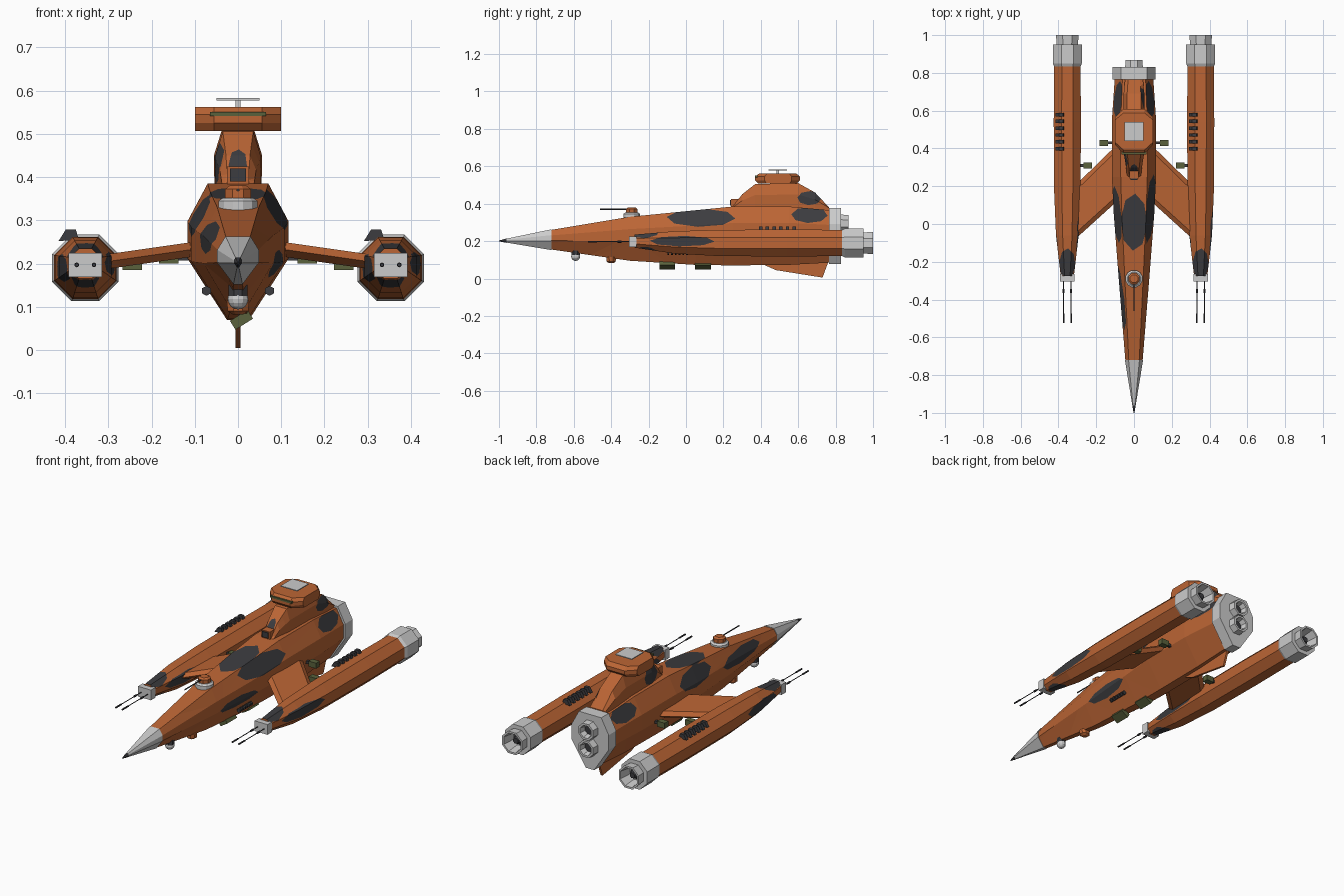
import bpy, bmesh, math
from mathutils import Vector, Matrix

if "Cube" in bpy.data.objects:
    bpy.data.objects.remove(bpy.data.objects["Cube"])


def material(name, rgb):
    m = bpy.data.materials.new(name)
    m.diffuse_color = (*rgb, 1)
    m.use_nodes = True
    m.node_tree.nodes["Principled BSDF"].inputs["Base Color"].default_value = m.diffuse_color
    return m


ORANGE = material("orange_paint", (0.50, 0.13, 0.035))
DARK = material("dark_paint", (0.045, 0.045, 0.05))
GREEN = material("olive_paint", (0.10, 0.12, 0.045))
X, Y, Z = Vector((1, 0, 0)), Vector((0, 1, 0)), Vector((0, 0, 1))


def camo(bm, centre, a, b, view):
    """Cut an eight-sided patch (a along y, b across) into faces turned to view."""
    c, across, planes = Vector(centre), view.cross(Y), []

    def inside():
        return [f for f in bm.faces if f.normal.dot(view) > 0.15 and all(
            (f.calc_center_median() - p).dot(n) < 0 for p, n in planes)]
    bm.normal_update()
    for k in range(8):
        t = k * math.pi / 4 + 0.3
        n = (Y * (math.cos(t) / a) + across * (math.sin(t) / b)).normalized()
        p = c + Y * a * math.cos(t) + across * b * math.sin(t)
        fs = inside()
        geom = set(fs) | {e for f in fs for e in f.edges} | {v for f in fs for v in f.verts}
        bmesh.ops.bisect_plane(bm, geom=list(geom), dist=1e-5, plane_co=p, plane_no=n)
        planes.append((p, n))
        bm.normal_update()
    for f in inside():
        f.material_index = 1


def loft(name, rings, mat=None, patches=()):
    """Skin equal-sized rings of points, cap both ends, add paint patches."""
    bm = bmesh.new()
    rows = [[bm.verts.new(p) for p in r] for r in rings]
    n = len(rows[0])
    for r0, r1 in zip(rows, rows[1:]):
        for i in range(n):
            bm.faces.new((r0[i], r0[(i + 1) % n], r1[(i + 1) % n], r1[i]))
    bm.faces.new(rows[0])
    bm.faces.new(rows[-1])
    bmesh.ops.recalc_face_normals(bm, faces=bm.faces)
    for p in patches:
        camo(bm, *p)
    me = bpy.data.meshes.new(name)
    bm.to_mesh(me)
    bm.free()
    if mat:
        me.materials.append(mat)
        me.materials.append(DARK)
    ob = bpy.data.objects.new(name, me)
    bpy.context.collection.objects.link(ob)
    return ob


def ring(y, apothem, cx, cz, n=8):
    r = apothem / math.cos(math.pi / n)
    return [(cx + r * math.cos((k + .5) * 2 * math.pi / n), y,
             cz + r * math.sin((k + .5) * 2 * math.pi / n)) for k in range(n)]


def tube(name, stations, cx, cz, mat=None, n=8, patches=()):
    return loft(name, [ring(y, r, cx, cz, n) for y, r in stations], mat, patches)


def disc_stack(name, levels, cx, cy, mat=None, n=8):
    """Vertical turned part from (z, radius) levels."""
    return loft(name, [[(x, cy + z, zz) for x, _, z in ring(0, r, cx, 0, n)] for zz, r in levels], mat)


def box(name, centre, size, mat=None, roll=0):
    rot = Matrix.Rotation(roll, 3, 'Y')
    sx, sy, sz = (s / 2 for s in size)
    return loft(name, [[Vector(centre) + rot @ Vector((x * sx, y * sy, z * sz)) for x, z in
                        ((-1, -1), (1, -1), (1, 1), (-1, 1))] for y in (-1, 1)], mat)


# Hull: faceted section, narrow keel, flat deck
def hull_ring(y, w, top, bottom):
    h = top - bottom
    half = [(.6 * w, top), (w, bottom + .72 * h), (w, bottom + .45 * h), (.22 * w, bottom)]
    return [(x, y, z) for x, z in half] + [(-x, y, z) for x, z in reversed(half)]


loft("hull", [hull_ring(*s) for s in (
    (-.72, .046, .26, .155), (-.30, .08, .33, .095), (.05, .107, .365, .073),
    (.25, .117, .385, .07), (.55, .117, .385, .073), (.77, .102, .365, .085))], ORANGE,
    [((0, .01, .36), .14, .065, Z), ((0, .08, .325), .17, .045, X), ((0, .05, .31), .14, .045, -X),
     ((0, -.38, .26), .17, .035, -X), ((0, -.12, .20), .14, .03, X), ((0, .66, .34), .09, .04, X),
     ((0, .66, .34), .09, .04, -X)])
loft("nose_cone", [hull_ring(-.96, .009, .213, .192), hull_ring(-.72, .048, .263, .152)])
loft("nose_tip", [hull_ring(-1, .002, .203, .199), hull_ring(-.96, .0095, .214, .191)], DARK)
loft("engine_plate", [hull_ring(.765, .113, .376, .078), hull_ring(.83, .113, .376, .078)])
for cz, part in ((.295, "upper"), (.2, "lower")):
    tube(part + "_main_nozzle", ((.83, .047), (.868, .044), (.868, .033), (.835, .025)), 0, cz)
    tube(part + "_main_nozzle_core", ((.832, .024), (.838, .024)), 0, cz, DARK)

# Command tower
loft("tower", [[(.054 * s, y, .36), (.056 * s, y, .375 + .55 * (t - .375)), (.037 * s, y, t),
                (-.037 * s, y, t), (-.056 * s, y, .375 + .55 * (t - .375)), (-.054 * s, y, .36)]
               for y, t, s in ((.25, .385, .65), (.30, .45, .75), (.37, .505, .95),
                               (.60, .51, 1), (.69, .46, .98), (.765, .38, .85))], ORANGE,
     [((0, .37, .43), .06, .045, -X), ((0, .66, .43), .06, .035, X), ((0, .28, .4), .035, .02, Z)])
box("tower_front_housing", (0, .275, .40), (.05, .07, .05), ORANGE)
box("tower_front_window", (0, .238, .405), (.036, .008, .03), DARK)

# Bridge on top of the tower, with roof plate
plan = [(.055, -.12), (.1, -.07), (.1, .075), (.055, .12)]
plan += [(-x, y) for x, y in reversed(plan)]
loft("bridge", [[(x, .49 + y * s, z) for x, y in plan]
                for z, s in ((.507, .85), (.525, 1), (.545, 1), (.562, .82))], ORANGE)
box("bridge_window", (0, .375, .546), (.13, .012, .01), GREEN)
box("roof_plate_post", (0, .49, .568), (.012, .012, .018))
box("roof_plate", (0, .49, .58), (.1, .1, .005))

# Keel fin
fin = [(.38, .09), (.48, .045), (.73, .005), (.765, .10)]
loft("keel_fin", [[(x, y, z) for y, z in fin] for x in (-.006, .006)], ORANGE)

# Dorsal turret and belly details
disc_stack("turret_ring", ((.32, .045), (.345, .045), (.352, .035)), 0, -.29, None, 12)
disc_stack("turret_cap", ((.35, .03), (.372, .03), (.38, .02)), 0, -.29, ORANGE)
tube("turret_barrel", ((-.46, .003), (-.30, .003)), 0, .37, DARK, 6)
disc_stack("chin_sensor_mount", ((.125, .022), (.15, .022)), 0, -.59, DARK)
bpy.ops.mesh.primitive_uv_sphere_add(segments=12, ring_count=8, radius=.024, location=(0, -.59, .118))
bpy.context.object.name = "chin_sensor"
disc_stack("belly_dome", ((.082, .012), (.09, .024), (.115, .026)), 0, -.4, ORANGE)
for i, y in enumerate((-.1, .09)):
    box(f"belly_crate_{i}", (.008, y, .07), (.048, .085, .024), GREEN, math.radians(-32))

# Engine pods, wings and guns on both sides
for s, side in ((-1, "left"), (1, "right")):
    px, pz = .353 * s, .19
    pod = [(-.275, .035, .2), (-.06, .06, .193), (.18, .07, pz), (.54, .072, pz), (.84, .07, pz)]
    loft(side + "_pod", [ring(y, r, px, z) for y, r, z in pod], ORANGE,
         [((px, -.21, .2), .075, .04, Z), ((px, -.02, .2), .16, .026, X),
          ((px, -.08, .19), .13, .03, -X), ((px, -.2, .19), .06, .03, -Z)])
    tube(side + "_pod_nozzle", ((.835, .07), (.85, .077), (.95, .077), (.95, .056), (1, .06),
                                (1, .05), (.93, .04)), px, pz)
    tube(side + "_pod_nozzle_core", ((.925, .03), (.935, .03), (.97, .014)), px, pz, DARK)
    box(side + "_gun_block", (px, -.285, .197), (.078, .04, .056))
    for i, dx in enumerate((-.02, .02)):
        tube(f"{side}_gun_barrel_{i}", ((-.48, .002), (-.3, .002)), px + dx, .197, DARK, 6)
        tube(f"{side}_gun_collar_{i}", ((-.365, .005), (-.345, .005)), px + dx, .197, DARK, 6)
        tube(f"{side}_gun_muzzle_{i}", ((-.525, .004), (-.475, .004)), px + dx, .197, DARK, 6)
    # forward-swept wing, sloping down to the pod
    loft(side + "_wing", [[(x * s, y0, z), (x * s, y0 + .03, z + .017), (x * s, y1 - .03, z + .017),
                           (x * s, y1, z), (x * s, y1 - .03, z - .017), (x * s, y0 + .03, z - .017)]
                          for x, y0, y1, z in ((.09, .12, .42, .235), (.30, -.07, .215, .205))], ORANGE)
    box(side + "_wing_panel", (.195 * s, .16, .228), (.09, .11, .016), ORANGE, math.radians(8 * s))
    for i, (x, y, z) in enumerate(((.245, .31, .2), (.16, .43, .215))):
        box(f"{side}_wing_crate_{i}", (x * s, y, z), (.045, .032, .03), GREEN)
        box(f"{side}_crate_bracket_{i}", ((x + (.03, -.03)[i]) * s, y, z), (.05, .015, .015), DARK)
    # cooling ribs, on the same flank of each pod
    for i in range(6):
        y = .39 + i * .036
        loft(f"{side}_cooling_rib_{i}", [[(px - .062, yy, .252), (px - .015, yy, .255), (px - .022, yy, .279),
                                          (px - .045, yy, .279)] for yy in (y, y + .018)], DARK)
        tube(f"{side}_belly_rib_{i}", ((-.1 + i * .02, .01), (-.09 + i * .02, .01)), .073 * s, .137, DARK, 6)
